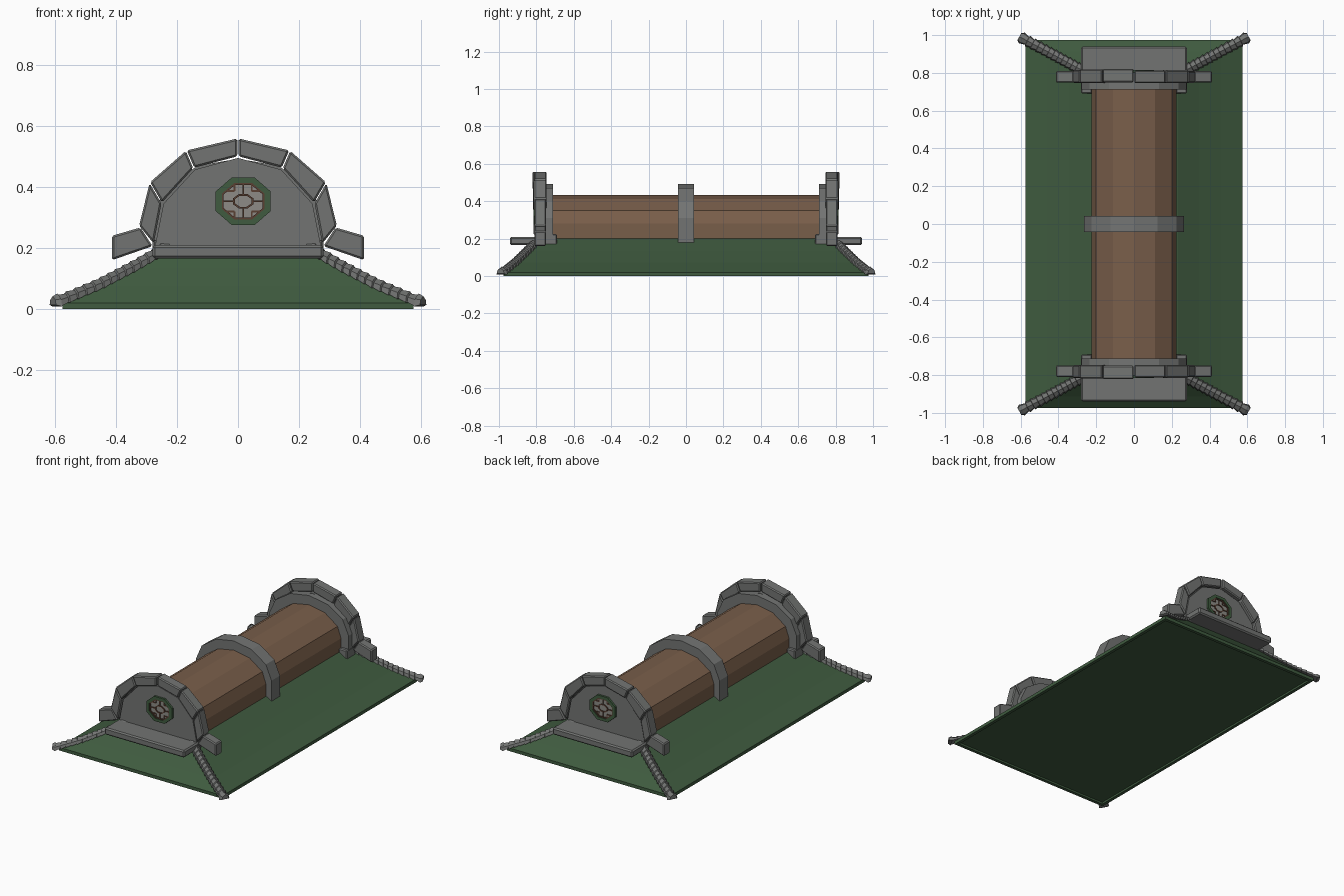
import bpy, bmesh, math, random
from mathutils import Vector

random.seed(4)
cube = bpy.data.objects.get("Cube")
if cube:
    bpy.data.objects.remove(cube, do_unlink=True)


def material(name, rgb):
    m = bpy.data.materials.new(name)
    m.use_nodes = True
    m.diffuse_color = (*rgb, 1)
    m.node_tree.nodes["Principled BSDF"].inputs["Base Color"].default_value = (*rgb, 1)
    return m


STONE = material("grey stone", (0.17, 0.175, 0.17))
GREEN = material("dark green", (0.05, 0.105, 0.05))
WOOD = material("brown wood", (0.19, 0.112, 0.068))
PANE = material("pale pane", (0.27, 0.26, 0.24))
BARS = material("dark brown bars", (0.1, 0.05, 0.032))


def finish(name, bm, mat, mirror=(False, False), bevel=0):
    bmesh.ops.recalc_face_normals(bm, faces=bm.faces[:])
    me = bpy.data.meshes.new(name)
    bm.to_mesh(me)
    bm.free()
    me.materials.append(mat)
    ob = bpy.data.objects.new(name, me)
    bpy.context.collection.objects.link(ob)
    if bevel:
        b = ob.modifiers.new("Bevel", "BEVEL")
        b.width, b.segments = bevel, 1
    if any(mirror):
        m = ob.modifiers.new("Mirror", "MIRROR")
        m.use_axis = (*mirror, False)
        m.use_mirror_merge = False
    return ob


def loft(bm, rings, caps=True, closed=False):
    """Skin a list of equal closed rings of points."""
    rows = [[bm.verts.new(p) for p in r] for r in rings]
    n = len(rows[0])
    pairs = list(zip(rows, rows[1:] + ([rows[0]] if closed else [])))
    for a, b in pairs[:len(rows) if closed else len(rows) - 1]:
        for i in range(n):
            j = (i + 1) % n
            bm.faces.new((a[i], a[j], b[j], b[i]))
    if caps and not closed:
        bm.faces.new(rows[0])
        bm.faces.new(rows[-1])


def prism(name, pts, y0, y1, mat, mirror=(False, True), bevel=0):
    bm = bmesh.new()
    loft(bm, [[(x, y, z) for x, z in pts] for y in (y0, y1)])
    return finish(name, bm, mat, mirror, bevel)


def rect(x0, x1, z0, z1):
    return [(x0, z0), (x1, z0), (x1, z1), (x0, z1)]


def both(half):
    """Complete a right-hand outline that ends on the centre line."""
    return half + [(-x, z) for x, z in reversed(half) if x > 0]


def arch(name, outer, inner, y0, y1, mirror):
    o, i = both(outer), both(inner)
    bm = bmesh.new()
    loft(bm, [[(a[0], y0, a[1]), (a[0], y1, a[1]), (b[0], y1, b[1]), (b[0], y0, b[1])]
              for a, b in zip(o, i)])
    return finish(name, bm, STONE, mirror)


# Sloping green mound with a thin rim and a recessed underside
corner = [(0.575, 0.975, 0.02), (0.46, 0.914, 0.073), (0.345, 0.852, 0.133), (0.23, 0.79, 0.2)]
levels = [(0.555, 0.955, 0.012), (0.555, 0.955, 0), (0.575, 0.975, 0)] + corner
bm = bmesh.new()
loft(bm, [[(x, y, z), (-x, y, z), (-x, -y, z), (x, -y, z)] for x, y, z in levels])
finish("mound", bm, GREEN)

# Ridged coping on the four corners, built as overlapping tiles
path = [Vector(p) for p in [(0.592, 0.984, 0.018)] + corner[1:]]


def along(t):
    s = min(t * 3, 2.999)
    k = int(s)
    return path[k].lerp(path[k + 1], s - k)


side = (path[-1] - path[0]).cross(Vector((0, 0, 1))).normalized()
section = [(-1, -0.3), (-0.8, 0.45), (0, 1), (0.8, 0.45), (1, -0.3)]
tiles = 14
bm = bmesh.new()
rings = []
for k in range(tiles):
    for t, s in ((k / tiles, 0.031), ((k + 0.93) / tiles, 0.024)):
        rings.append([along(t) + side * (u * s) + Vector((0, 0, v * s * 0.9)) for u, v in section])
loft(bm, rings)
finish("corner_coping", bm, STONE, (True, True))

# Pointed end caps on the coping
bm = bmesh.new()
tip = path[0] + Vector((0.015, 0.008, 0.002))
loft(bm, [[p + side * (u * s) + Vector((0, 0, v * s)) for u, v in section]
          for p, s in ((path[0], 0.033), (tip, 0.022))])
finish("coping_tip", bm, STONE, (True, True))

# Faceted wooden vault
vault = [(0.225, 0.19), (0.225, 0.28), (0.2, 0.35), (0.112, 0.412), (0, 0.433)]
prism("vault", both(vault), -0.745, 0.745, WOOD, (False, False))

# Stone bands round the vault
band = [(0.265, 0.16), (0.265, 0.31), (0.225, 0.402), (0.125, 0.47), (0, 0.492)]
arch("middle_band", band, vault, -0.042, 0.042, (False, False))
arch("end_band", [(x * 1.05, z) for x, z in band], vault, -0.76, -0.712, (False, True))
prism("band_foot", rect(0.222, 0.28, 0.16, 0.225), -0.78, -0.69, STONE, (True, True), 0.006)

# End walls
wall = [(0.272, 0.165), (0.27, 0.215), (0.244, 0.345), (0.141, 0.457), (0, 0.495)]
prism("end_wall", both(wall), -0.802, -0.745, STONE)

# Arch stones with narrow joints, each of slightly different depth
outer = [(0, 0.56), (0.17, 0.52), (0.29, 0.415), (0.325, 0.272)]
inner = [(0, 0.5), (0.145, 0.462), (0.25, 0.347), (0.276, 0.212)]
for sx, label in ((1, "left"), (-1, "right")):
    for k in range(3):
        quad = [outer[k], outer[k + 1], inner[k + 1], inner[k]]
        cx, cz = sum(p[0] for p in quad) / 4, sum(p[1] for p in quad) / 4
        pts = [(sx * (cx + (x - cx) * 0.975), cz + (z - cz) * 0.975) for x, z in quad]
        prism(f"{label}_arch_stone_{k + 1}", pts, -0.805 - random.uniform(0.004, 0.017),
              -0.745 - random.uniform(0, 0.006), STONE, bevel=0.006)
    wing = [(0.32, 0.267), (0.413, 0.24), (0.413, 0.16), (0.28, 0.206)]
    prism(f"{label}_wing_stone", [(sx * x, z) for x, z in wing], -0.81, -0.748, STONE, bevel=0.006)

# Ledge in front of each wall
prism("ledge", rect(-0.28, 0.28, 0.165, 0.21), -0.94, -0.78, STONE, bevel=0.008)

# Octagonal window
CX, CZ = 0.017, 0.353


def octagon(rx, rz, y):
    angles = [math.pi / 8 + k * math.pi / 4 for k in range(8)]
    c = math.cos(math.pi / 8)
    return [(CX + rx * math.cos(a) / c, y, CZ + rz * math.sin(a) / c) for a in angles]


def octagon_ring(name, big, small, front, back, mat):
    bm = bmesh.new()
    loft(bm, [octagon(*big, back), octagon(*big, front), octagon(*small, front),
              octagon(*small, back)], closed=True)
    finish(name, bm, mat, (False, True))


octagon_ring("window_frame", (0.09, 0.078), (0.07, 0.06), -0.815, -0.8, GREEN)
octagon_ring("window_inner_rim", (0.07, 0.06), (0.064, 0.054), -0.811, -0.8, BARS)
octagon_ring("window_centre_ring", (0.033, 0.024), (0.027, 0.018), -0.81, -0.8, BARS)
bm = bmesh.new()
loft(bm, [octagon(0.068, 0.058, -0.805), octagon(0.068, 0.058, -0.8)])
finish("window_pane", bm, PANE, (False, True))
w = 0.003
for s in (1, -1):
    x0, x1 = sorted((CX + s * 0.03, CX + s * 0.066))
    z0, z1 = sorted((CZ + s * 0.021, CZ + s * 0.056))
    prism("window_cross_bar", rect(x0, x1, CZ - w, CZ + w), -0.81, -0.803, BARS)
    prism("window_upright_bar", rect(CX - w, CX + w, z0, z1), -0.81, -0.803, BARS)
    for t in (1, -1):
        # Short stepped bars in the corners
        x, z = CX + s * 0.028, CZ + t * 0.034
        za, zb = sorted((z, CZ + t * 0.056))
        xa, xb = sorted((x, CX + s * 0.058))
        prism("window_corner_upright", rect(x - w, x + w, za, zb), -0.809, -0.803, BARS)
        prism("window_corner_bar", rect(xa, xb, z - w, z + w), -0.809, -0.803, BARS)
